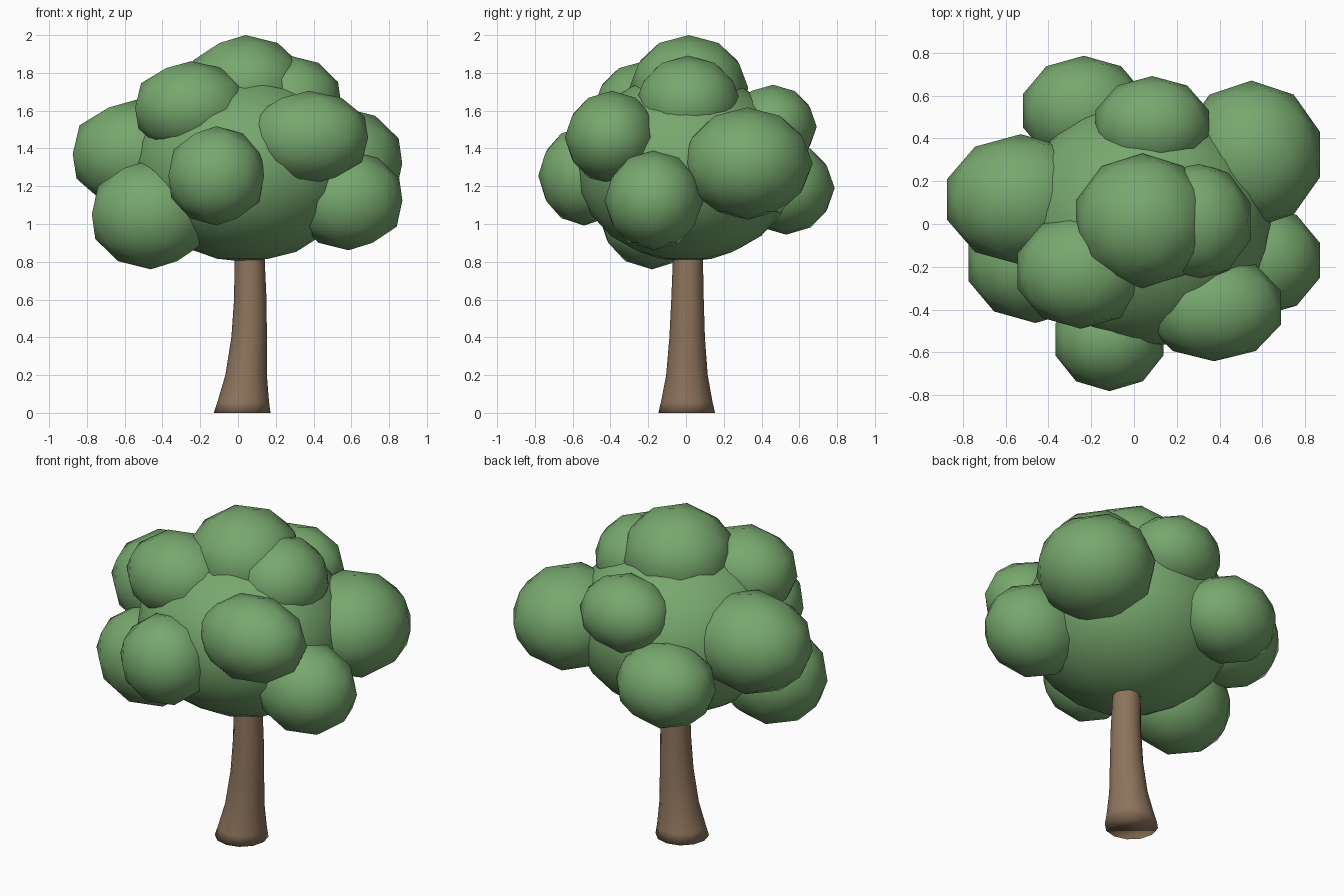
import bpy, bmesh, math
from mathutils import Matrix, Vector

if "Cube" in bpy.data.objects:
    bpy.data.objects.remove(bpy.data.objects["Cube"])


def material(name, rgb):
    m = bpy.data.materials.new(name)
    m.diffuse_color = (*rgb, 1.0)
    m.use_nodes = True
    m.node_tree.nodes["Principled BSDF"].inputs["Base Color"].default_value = m.diffuse_color
    return m


LEAF = material("leaf green", (0.185, 0.39, 0.155))
BARK = material("bark brown", (0.27, 0.175, 0.108))


def finish(bm, name, mat):
    bmesh.ops.recalc_face_normals(bm, faces=bm.faces[:])
    for f in bm.faces:
        f.smooth = True
    me = bpy.data.meshes.new(name)
    bm.to_mesh(me)
    bm.free()
    me.materials.append(mat)
    ob = bpy.data.objects.new(name, me)
    bpy.context.collection.objects.link(ob)
    return ob


def leaf_clump(name, centre, radii, detail=2):
    bm = bmesh.new()
    mat = Matrix.Translation(Vector(centre)) @ Matrix.Diagonal((*radii, 1.0))
    bmesh.ops.create_icosphere(bm, subdivisions=detail, radius=1.0, matrix=mat)
    return finish(bm, name, LEAF)


# Trunk: flared, slightly leaning stack of rings (z, centre x, centre y, radius)
RINGS = [(0.0, 0.022, 0.004, 0.150), (0.06, 0.028, 0.004, 0.136),
         (0.2, 0.043, 0.005, 0.110), (0.4, 0.059, 0.006, 0.094),
         (0.6, 0.065, 0.008, 0.086), (0.8, 0.062, 0.010, 0.080),
         (1.0, 0.060, 0.010, 0.074)]
SIDES = 12
bm = bmesh.new()
loops = []
for z, cx, cy, r in RINGS:
    loops.append([bm.verts.new((cx + r * math.cos(math.tau * i / SIDES),
                                cy + r * math.sin(math.tau * i / SIDES), z))
                  for i in range(SIDES)])
for low, high in zip(loops, loops[1:]):
    for i in range(SIDES):
        j = (i + 1) % SIDES
        bm.faces.new((low[i], low[j], high[j], high[i]))
bm.faces.new(loops[0][::-1])
bm.faces.new(loops[-1])
finish(bm, "trunk", BARK)

# Central mass of the crown
leaf_clump("crown_core", (0.04, 0.0, 1.30), (0.60, 0.58, 0.50), 3)

# Outer leaf clumps
CLUMPS = {
    "clump_top": ((0.04, 0.015, 1.72), (0.325, 0.315, 0.28)),
    "clump_top_right": ((0.28, 0.012, 1.64), (0.279, 0.28, 0.25)),
    "clump_top_left": ((-0.248, -0.22, 1.615), (0.312, 0.27, 0.247)),
    "clump_front_upper": ((0.375, -0.392, 1.457), (0.33, 0.25, 0.248)),
    "clump_front_centre": ((-0.115, -0.54, 1.255), (0.266, 0.242, 0.263)),
    "clump_front_left": ((-0.462, -0.18, 1.05), (0.328, 0.283, 0.29)),
    "clump_front_right": ((0.585, -0.17, 1.125), (0.30, 0.262, 0.264)),
    "clump_left": ((-0.53, 0.115, 1.37), (0.363, 0.305, 0.29)),
    "clump_right": ((0.55, 0.325, 1.32), (0.336, 0.346, 0.297)),
    "clump_back_upper": ((0.085, 0.46, 1.515), (0.279, 0.232, 0.222)),
    "clump_back_lower": ((-0.235, 0.53, 1.19), (0.298, 0.257, 0.246)),
}
for name, (centre, radii) in CLUMPS.items():
    leaf_clump(name, centre, radii)
